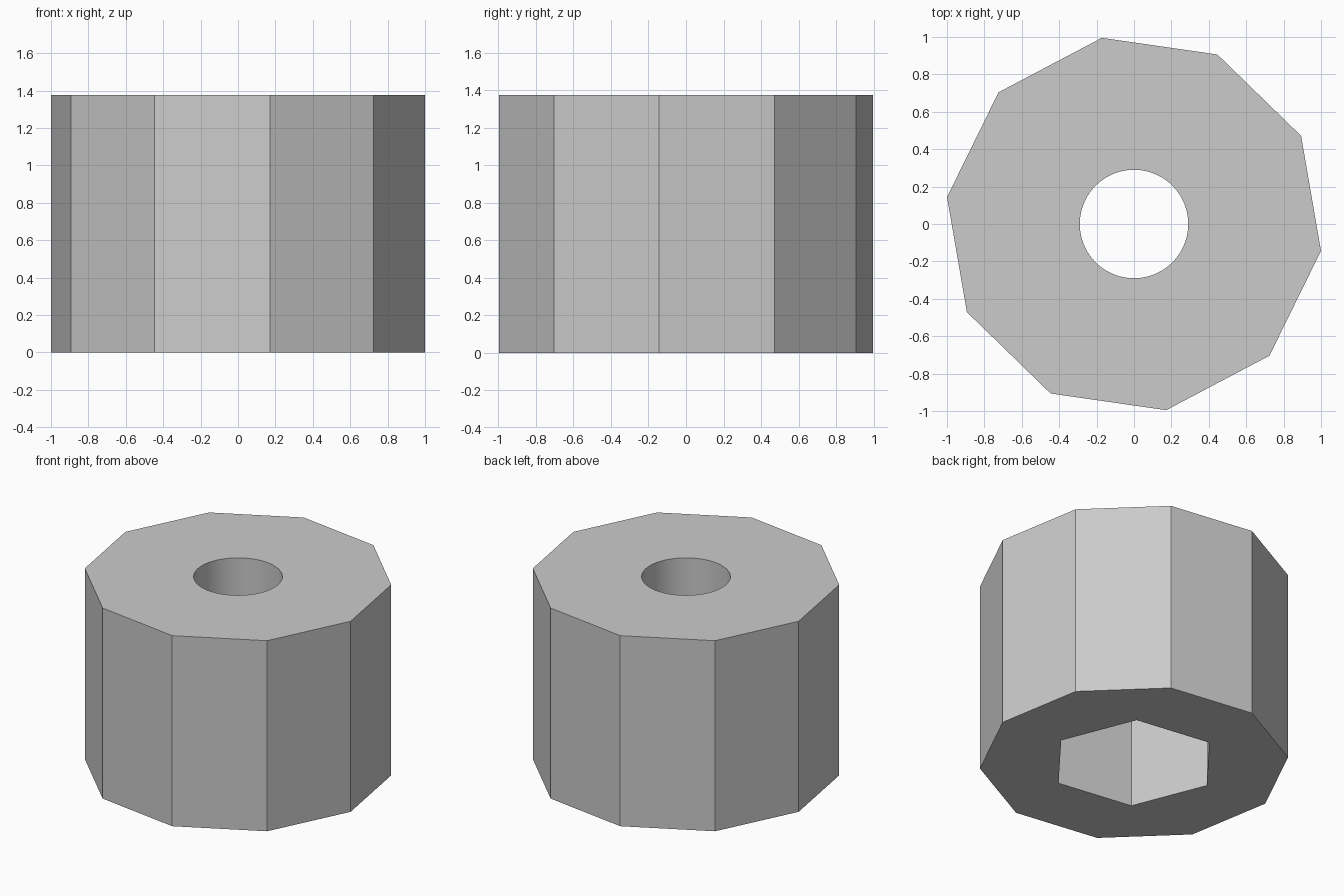
import bpy
import math

if "Cube" in bpy.data.objects:
    bpy.data.objects.remove(bpy.data.objects["Cube"])

HEIGHT = 1.375
TURN = math.radians(-8.2)   # shared rotation of the ten-sided body and the hex socket


def prism(name, sides, radius, bottom, top):
    """Upright prism with its first corner turned to TURN."""
    bpy.ops.mesh.primitive_cylinder_add(vertices=sides, radius=radius, depth=top - bottom,
                                        location=(0, 0, (top + bottom) / 2))
    obj = bpy.context.object
    obj.name = name
    # the primitive's first corner points along +y
    obj.rotation_euler.z = TURN - math.pi / 2
    bpy.ops.object.transform_apply(location=True, rotation=True, scale=True)
    return obj


def cut(body, cutter):
    """Subtract the cutter from the body and discard the cutter."""
    mod = body.modifiers.new(cutter.name, 'BOOLEAN')
    mod.operation = 'DIFFERENCE'
    mod.solver = 'EXACT'
    mod.object = cutter
    bpy.ops.object.select_all(action='DESELECT')
    body.select_set(True)
    bpy.context.view_layer.objects.active = body
    bpy.ops.object.modifier_apply(modifier=mod.name)
    bpy.data.objects.remove(cutter)


# Ten-sided knob body
body = prism("knob_body", 10, 1.01, 0, HEIGHT)

# Round bolt hole through the middle, hexagonal nut socket from below
cut(body, prism("bolt_hole", 64, 0.29, -0.2, HEIGHT + 0.2))
cut(body, prism("nut_socket", 6, 0.56, -0.2, 0.75))
bpy.ops.object.shade_smooth_by_angle(angle=math.radians(20))

# Plain grey
grey = bpy.data.materials.new("plain_grey")
grey.use_nodes = True
colour = (0.6, 0.6, 0.6, 1)
grey.diffuse_color = colour
grey.node_tree.nodes["Principled BSDF"].inputs["Base Color"].default_value = colour
body.data.materials.clear()
body.data.materials.append(grey)
